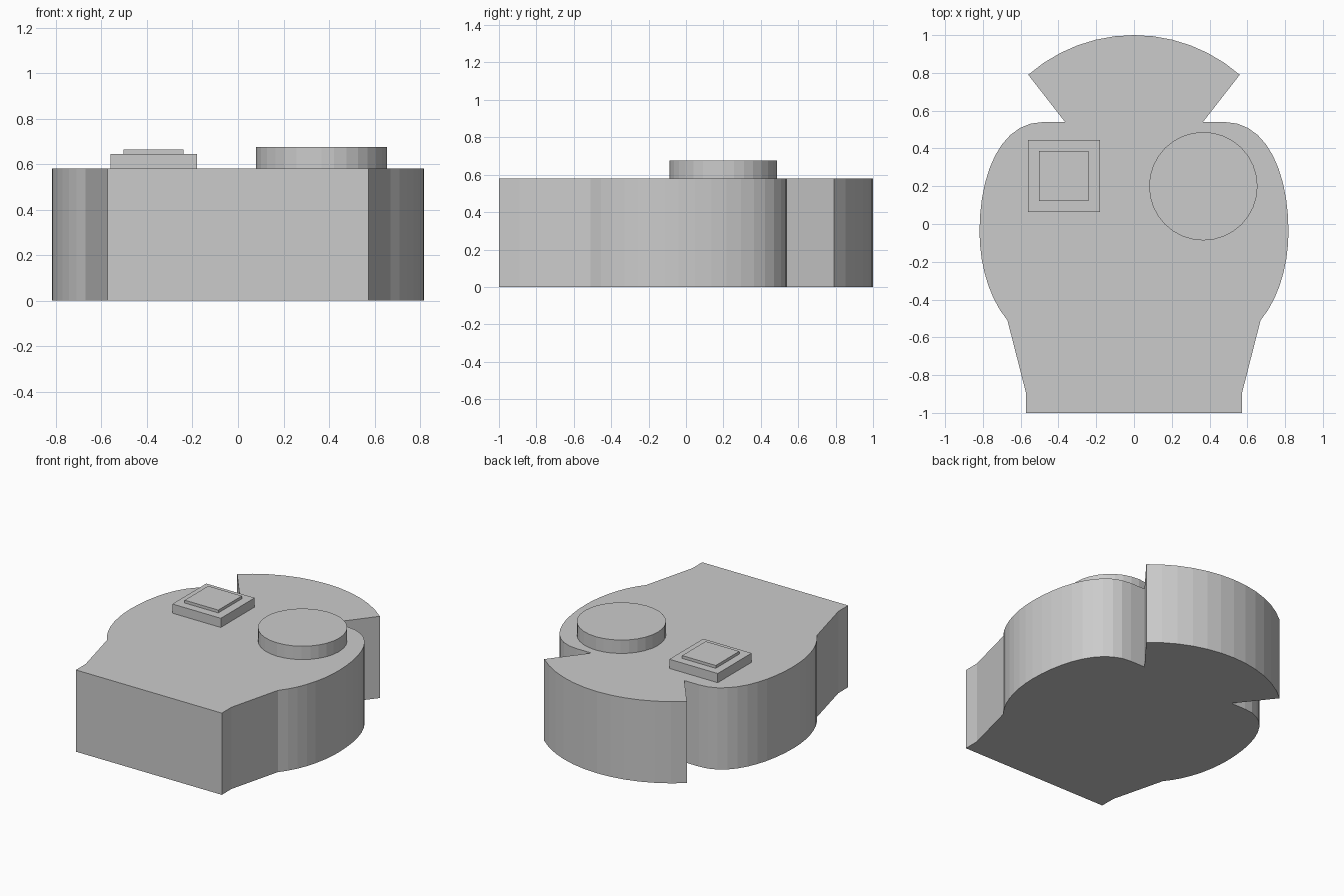
import bpy, bmesh, math
from mathutils import Vector
from mathutils.geometry import interpolate_bezier

cube = bpy.data.objects.get("Cube")
if cube:
    bpy.data.objects.remove(cube, do_unlink=True)

grey = bpy.data.materials.new("plain grey")
grey.use_nodes = True
grey.diffuse_color = (0.6, 0.6, 0.6, 1)
grey.node_tree.nodes["Principled BSDF"].inputs["Base Color"].default_value = (0.6, 0.6, 0.6, 1)


def prism(name, outline, bottom, top):
    """Extrude a counter-clockwise outline between two heights."""
    bm = bmesh.new()
    base = bm.faces.new([bm.verts.new((x, y, bottom)) for x, y in outline])
    side = bmesh.ops.extrude_face_region(bm, geom=[base], use_keep_orig=True)
    verts = [v for v in side["geom"] if isinstance(v, bmesh.types.BMVert)]
    bmesh.ops.translate(bm, verts=verts, vec=(0, 0, top - bottom))
    bmesh.ops.recalc_face_normals(bm, faces=bm.faces)
    mesh = bpy.data.meshes.new(name)
    bm.to_mesh(mesh)
    bm.free()
    mesh.materials.append(grey)
    obj = bpy.data.objects.new(name, mesh)
    bpy.context.collection.objects.link(obj)
    return obj


def bend(a, ha, hb, b, count):
    pts = interpolate_bezier(*[Vector((*p, 0)) for p in (a, ha, hb, b)], count)
    return [(p.x, p.y) for p in pts]


def square(cx, cy, half):
    return [(cx + sx * half, cy + sy * half)
            for sx, sy in ((-1, -1), (1, -1), (1, 1), (-1, 1))]


def circle(cx, cy, r, count):
    return [(cx + r * math.cos(math.tau * i / count),
             cy + r * math.sin(math.tau * i / count)) for i in range(count)]


# Body: tapered front, bulging flanks, notched neck and fan-shaped back
half = [(0.573, -1), (0.573, -0.89)]
half += bend((0.67, -0.51), (0.77, -0.39), (0.818, -0.21), (0.818, -0.04), 8)
half += bend((0.818, -0.04), (0.818, 0.26), (0.71, 0.54), (0.48, 0.54), 11)[1:]
half += [(0.365, 0.54)]
radius, centre = 0.852, 0.148
spread = math.asin(0.56 / radius)
half += [(radius * math.sin(spread * (1 - i / 6)),
          centre + radius * math.cos(spread * (1 - i / 6))) for i in range(6)]
outline = half + [(0, 1)] + [(-x, y) for x, y in reversed(half)]
prism("body", outline, 0, 0.58)

# Round knob on the left, stepped square button on the right
prism("round_knob", circle(0.367, 0.2, 0.287, 32), 0.58, 0.675)
prism("button_base", square(-0.37, 0.254, 0.19), 0.58, 0.645)
prism("button_cap", square(-0.372, 0.254, 0.132), 0.645, 0.665)
